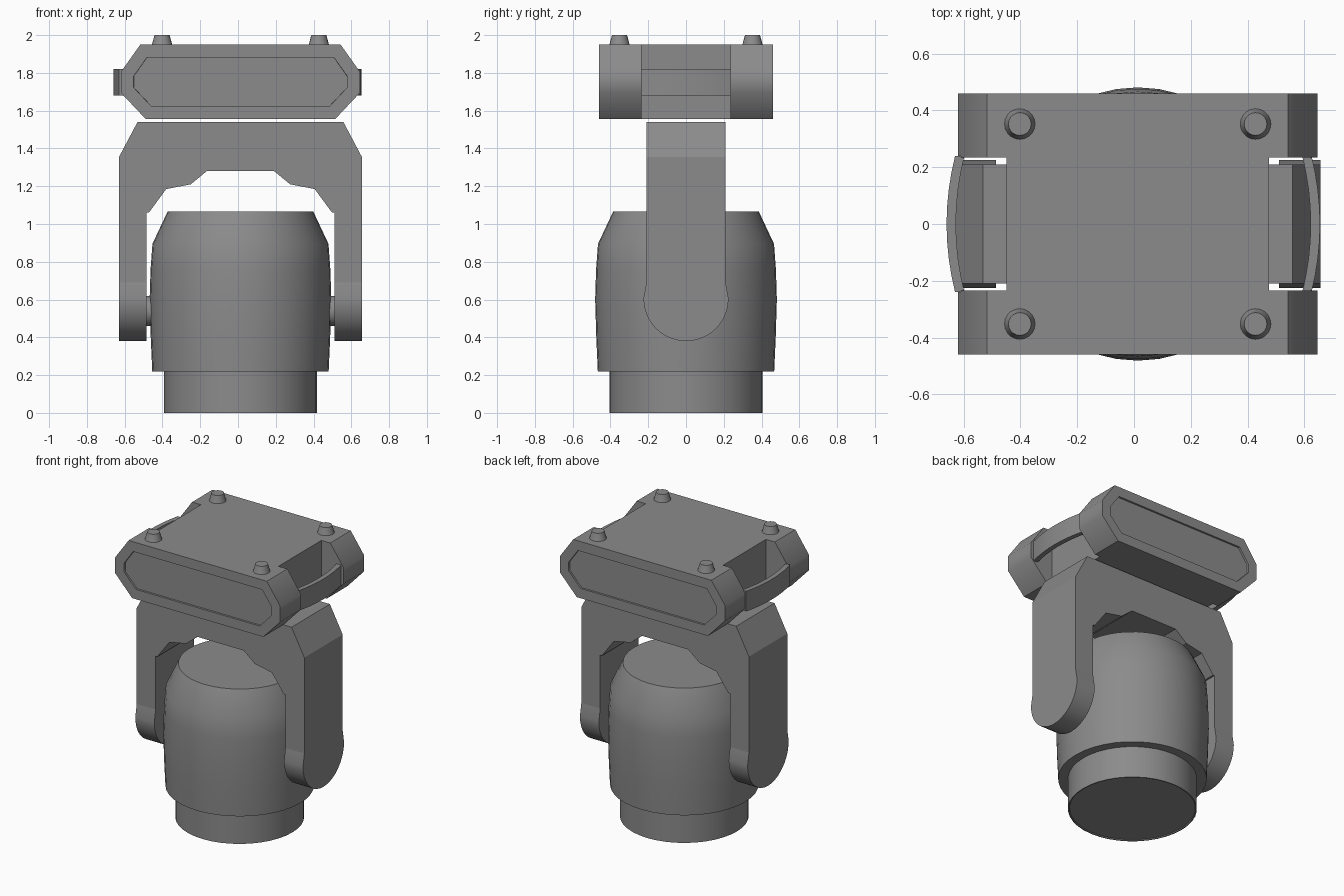
import bpy, bmesh, math
from mathutils import Matrix

if "Cube" in bpy.data.objects:
    bpy.data.objects.remove(bpy.data.objects["Cube"])

CX = 0.013  # symmetry plane of the fixture

# dark grey housing colour
DARK = bpy.data.materials.new("dark_grey")
DARK.diffuse_color = (0.26, 0.26, 0.26, 1)
DARK.use_nodes = True
DARK.node_tree.nodes["Principled BSDF"].inputs["Base Color"].default_value = DARK.diffuse_color


def finish(name, bm, smooth=0):
    bmesh.ops.recalc_face_normals(bm, faces=bm.faces)
    me = bpy.data.meshes.new(name)
    bm.to_mesh(me)
    bm.free()
    me.materials.append(DARK)
    ob = bpy.data.objects.new(name, me)
    bpy.context.collection.objects.link(ob)
    bpy.ops.object.select_all(action='DESELECT')
    ob.select_set(True)
    bpy.context.view_layer.objects.active = ob
    if smooth:
        bpy.ops.object.shade_smooth_by_angle(angle=math.radians(smooth))
    return ob


def prism(points, vec):
    """Extrude a closed 3D outline along vec."""
    bm = bmesh.new()
    f = bm.faces.new([bm.verts.new(p) for p in points])
    r = bmesh.ops.extrude_face_region(bm, geom=[f], use_keep_orig=True)
    bmesh.ops.translate(bm, vec=vec, verts=[v for v in r['geom'] if isinstance(v, bmesh.types.BMVert)])
    bmesh.ops.recalc_face_normals(bm, faces=bm.faces)
    return bm


def lathe(name, profile, x, y, sides=32):
    """Revolve (radius, z) points about a vertical axis and cap both ends."""
    bm = bmesh.new()
    rings = [[bm.verts.new((x + r * math.cos(2 * math.pi * i / sides),
                            y + r * math.sin(2 * math.pi * i / sides), z))
              for i in range(sides)] for r, z in profile]
    for a, b in zip(rings, rings[1:]):
        for i in range(sides):
            j = (i + 1) % sides
            bm.faces.new((a[i], a[j], b[j], b[i]))
    bm.faces.new(rings[0])
    bm.faces.new(rings[-1])
    return finish(name, bm, 30)


def mirrored(half):
    """Mirror a half outline of (x, z) points into a full one around CX."""
    return [(CX + x, z) for x, z in half] + [(CX - x, z) for x, z in reversed(half)]


# lamp head: lens ring with shallow recess, and barrel body
lathe("lens_ring", [(0.395, 0.006), (0.398, 0), (0.405, 0), (0.405, 0.225)], CX, 0, 40)
lathe("head_body", [(0.467, 0.22), (0.475, 0.40), (0.481, 0.60), (0.476, 0.76),
                    (0.466, 0.895), (0.386, 1.065)], CX, 0, 40)

# yoke
half = [(0.178, 1.28), (0.263, 1.21), (0.393, 1.185), (0.485, 1.06), (0.498, 1.06),
        (0.498, 0.69), (0.643, 0.69), (0.643, 1.355), (0.545, 1.54)]
finish("yoke", prism([(x, -0.21, z) for x, z in mirrored(half)], (0, 0.42, 0)))

for s, side in ((-1, "left"), (1, "right")):
    # rounded lower end of the yoke arm
    arc = [(0.225 * math.cos(a), 0.605 + 0.225 * math.sin(a))
           for a in [math.pi + math.pi * i / 20 for i in range(21)]]
    outline = [(0.21, 0.69), (-0.21, 0.69)] + arc
    finish("arm_end_" + side, prism([(CX + s * 0.498, y, z) for y, z in outline],
                                    (s * 0.145, 0, 0)), 30)
    # tilt pivot
    bm = bmesh.new()
    bmesh.ops.create_cone(bm, cap_ends=True, segments=24, radius1=0.08, radius2=0.08, depth=0.06,
                          matrix=Matrix.Translation((CX + s * 0.48, 0, 0.54))
                          @ Matrix.Rotation(math.pi / 2, 4, 'Y'))
    finish("pivot_" + side, bm, 30)

# base housing with framed end panels
half = [(0.53, 1.95), (0.633, 1.805), (0.633, 1.695), (0.503, 1.557)]
bm = prism([(x, -0.46, z) for x, z in mirrored(half)], (0, 0.92, 0))
caps = [f for f in bm.faces if abs(f.normal.y) > 0.9]
bmesh.ops.inset_individual(bm, faces=caps, thickness=0.068, use_even_offset=True)
bmesh.ops.inset_individual(bm, faces=caps, thickness=0.001, depth=-0.012)
base = finish("base_housing", bm)

# hand notches cut from both ends
for s in (-1, 1):
    bm = bmesh.new()
    bmesh.ops.create_cube(bm, size=1, matrix=Matrix.Translation((CX + s * 0.662, 0, 1.75))
                          @ Matrix.Diagonal((0.4, 0.47, 0.8, 1)))
    cutter = finish("notch_cutter", bm)
    cutter.hide_render = True
    mod = base.modifiers.new("notch", 'BOOLEAN')
    mod.operation = 'DIFFERENCE'
    mod.solver = 'EXACT'
    mod.object = cutter
    bpy.context.view_layer.objects.active = base
    bpy.ops.object.modifier_apply(modifier=mod.name)
    bpy.data.objects.remove(cutter)
base.select_set(True)
bpy.ops.object.shade_smooth_by_angle(angle=math.radians(45))

# bowed carry handles
for s, side, reach in ((-1, "left", 0.66), (1, "right", 0.655)):
    ys = [-0.24 + 0.06 * i for i in range(9)]
    bow = [(reach - 0.03 * (y / 0.24) ** 2, y) for y in ys]
    outline = bow + [(x - 0.033, y) for x, y in reversed(bow)]
    finish("handle_" + side, prism([(s * x, y, 1.68) for x, y in outline], (0, 0, 0.14)), 30)

# rubber feet
for sx in (-1, 1):
    for sy in (-1, 1):
        lathe("foot", [(0.056, 1.945), (0.052, 1.955), (0.04, 2.0)],
              CX + sx * 0.415, sy * 0.352, 20)
